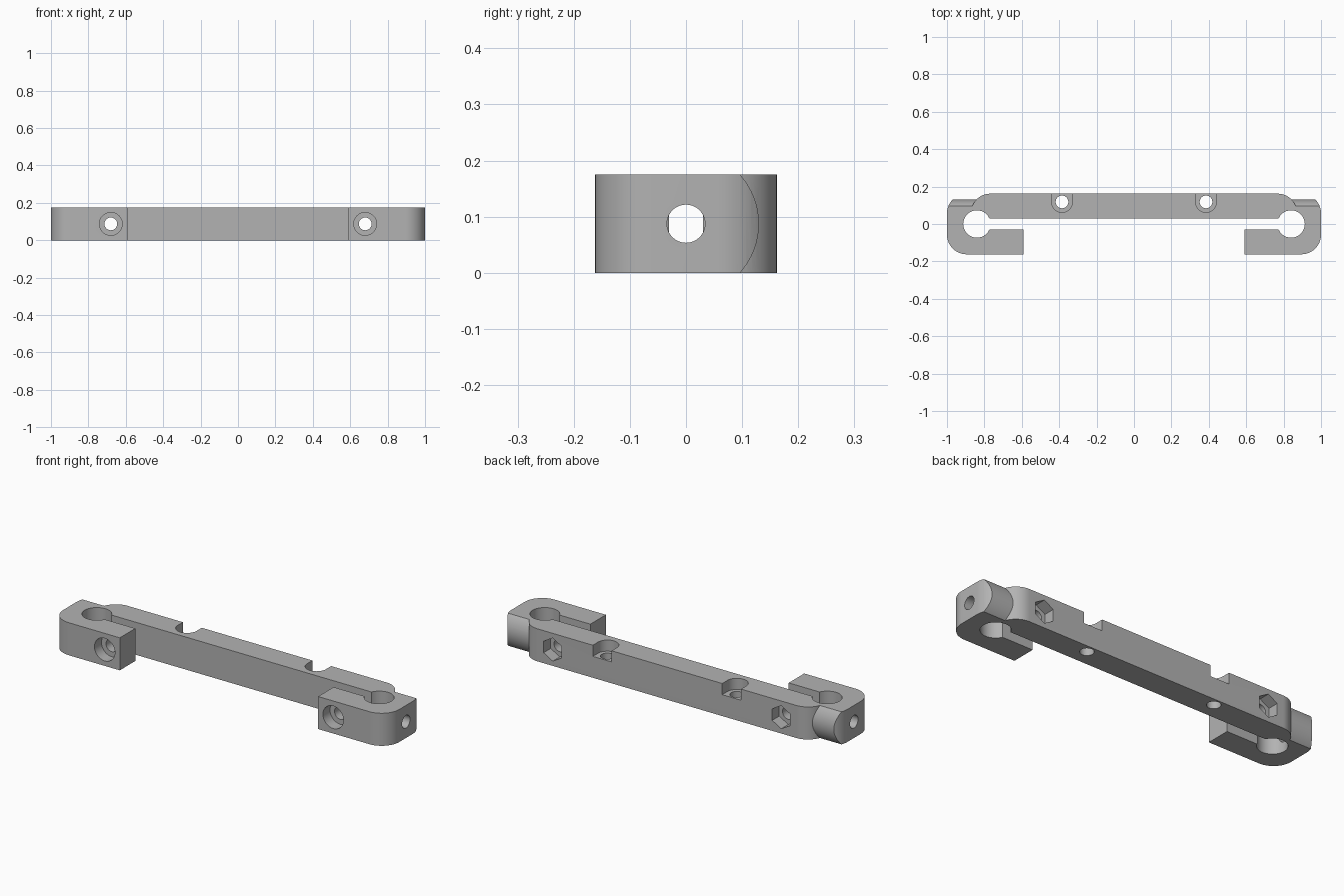
import bpy, bmesh
from math import sin, cos, pi
from mathutils import Matrix

if "Cube" in bpy.data.objects:
    bpy.data.objects.remove(bpy.data.objects["Cube"], do_unlink=True)

H = 0.175            # thickness
MID = H / 2
D = 0.162            # half depth
BOLT, HEAD = 0.034, 0.061

grey = bpy.data.materials.new("plain_grey")
grey.use_nodes = True
grey.diffuse_color = (0.45, 0.45, 0.45, 1)
grey.node_tree.nodes["Principled BSDF"].inputs["Base Color"].default_value = grey.diffuse_color


def arc(cx, cy, r, a, b, n=16):
    return [(cx + r * cos(a + (b - a) * i / n), cy + r * sin(a + (b - a) * i / n)) for i in range(n + 1)]


def make(name, bm):
    bmesh.ops.recalc_face_normals(bm, faces=bm.faces)
    mesh = bpy.data.meshes.new(name)
    bm.to_mesh(mesh)
    bm.free()
    mesh.materials.append(grey)
    ob = bpy.data.objects.new(name, mesh)
    bpy.context.collection.objects.link(ob)
    return ob


def prism(name, pts, z0, z1, side=1):
    bm = bmesh.new()
    face = bm.faces.new([bm.verts.new((side * x, y, z0)) for x, y in pts])
    top = bmesh.ops.extrude_face_region(bm, geom=[face])["geom"]
    bmesh.ops.translate(bm, verts=[v for v in top if isinstance(v, bmesh.types.BMVert)], vec=(0, 0, z1 - z0))
    return make(name, bm)


def rod(name, centre, r, length, axis="Z", n=48):
    turn = {"X": Matrix.Rotation(pi / 2, 4, "Y"), "Y": Matrix.Rotation(pi / 2, 4, "X"), "Z": Matrix()}[axis]
    bm = bmesh.new()
    bmesh.ops.create_cone(bm, cap_ends=True, segments=n, radius1=r, radius2=r, depth=length,
                          matrix=Matrix.Translation(centre) @ turn)
    return make(name, bm)


def cut(target, tool):
    mod = target.modifiers.new("cut", "BOOLEAN")
    mod.operation, mod.solver, mod.object = "DIFFERENCE", "EXACT", tool
    bpy.context.view_layer.objects.active = target
    bpy.ops.object.modifier_apply(modifier=mod.name)
    bpy.data.objects.remove(tool, do_unlink=True)


# Rounded outline with both front arms, open between them
R = 0.105
half = (arc(1 - R, D - R, R, pi / 2, 0) + arc(1 - R, R - D, R, 0, -pi / 2)
        + [(0.59, -D), (0.59, -0.03)]
        + arc(0.84, 0, 0.073, pi + 0.423, 3 * pi - 0.423, 48)
        )
outline = half + [(-x, y) for x, y in reversed(half)]
body = prism("clamp_bar", outline, 0, H)

for s in (1, -1):
    # Stepped rear end: rounded bar shoulder, then a barrel-shaped boss
    step = prism("step_cutter", arc(0.77, 0.062, 0.1, pi / 2, 0)
                 + [(1.1, 0.062), (1.1, 0.3), (0.77, 0.3)], -0.05, H + 0.05, s)
    cut(step, rod("boss", (s * 0.9, 0, MID), 0.13, 0.8, "X", 96))
    cut(body, step)

    # Set screw hole in the end
    cut(body, rod("end_hole", (s * 0.97, 0, MID), BOLT, 0.26, "X"))

    # Clamp bolt: through hole, round recess in front, hex nut pocket behind
    cut(body, rod("bolt_hole", (s * 0.68, 0, MID), BOLT, 0.5, "Y"))
    cut(body, rod("bolt_recess", (s * 0.68, -D, MID), HEAD, 0.12, "Y"))
    cut(body, rod("nut_pocket", (s * 0.68, D, MID), 0.062, 0.12, "Y", 6))

    # Mounting hole with a U-shaped recess open to the back
    u = arc(0.385, 0.118, 0.056, pi, 2 * pi, 24) + [(0.441, 0.3), (0.329, 0.3)]
    cut(body, prism("mount_recess", u, H - 0.06, H + 0.1, s))
    cut(body, rod("mount_hole", (s * 0.385, 0.118, MID), BOLT, 0.4))

bpy.ops.object.select_all(action="DESELECT")
body.select_set(True)
bpy.context.view_layer.objects.active = body
bpy.ops.object.shade_smooth_by_angle(angle=0.5)
